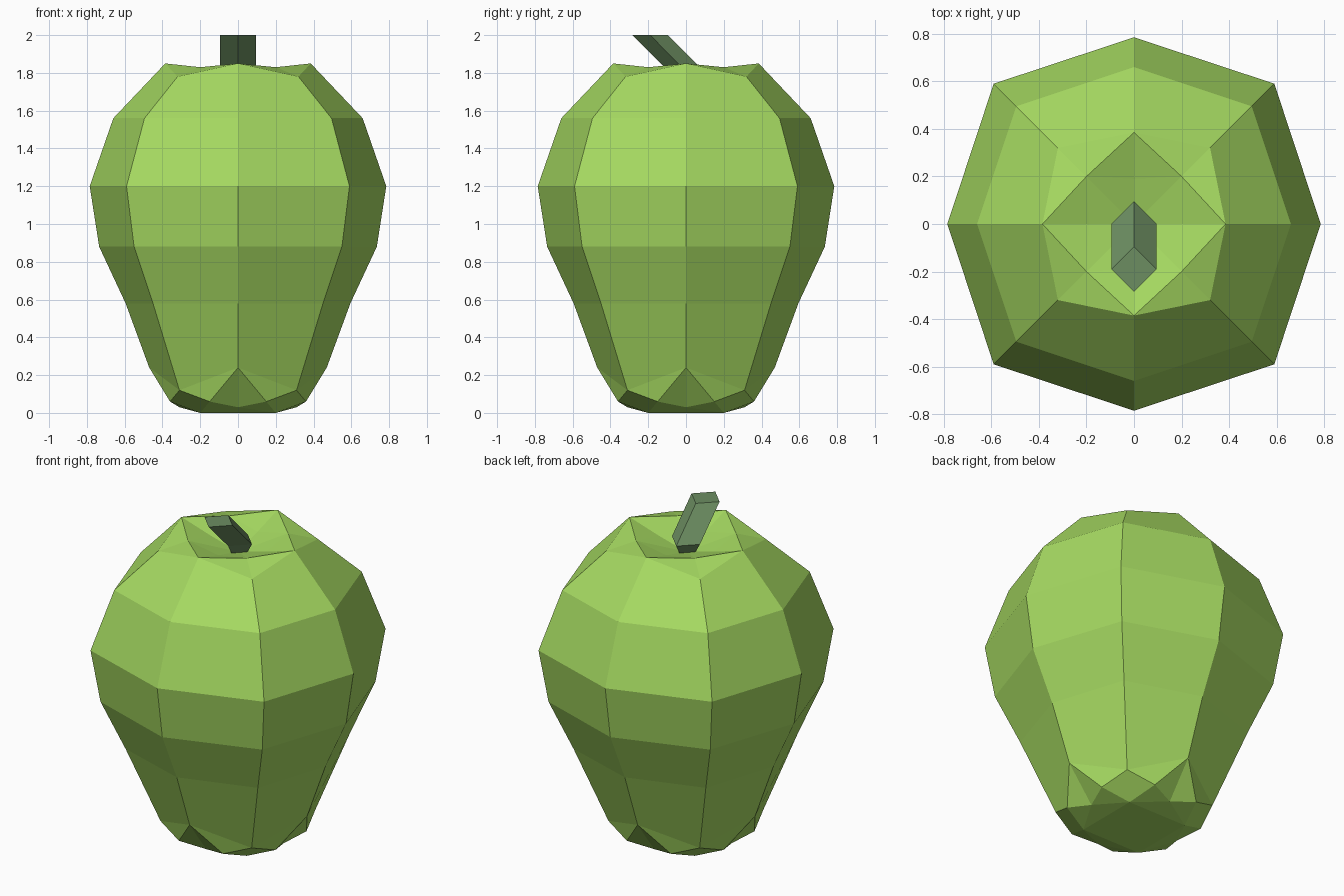
import bpy, bmesh
from mathutils import Matrix, Vector

if "Cube" in bpy.data.objects:
    bpy.data.objects.remove(bpy.data.objects["Cube"])


def material(name, color):
    m = bpy.data.materials.new(name)
    m.diffuse_color = (*color, 1)
    m.use_nodes = True
    m.node_tree.nodes["Principled BSDF"].inputs["Base Color"].default_value = m.diffuse_color
    return m


def finish(bm, name, mat):
    bmesh.ops.recalc_face_normals(bm, faces=bm.faces[:])
    mesh = bpy.data.meshes.new(name)
    bm.to_mesh(mesh)
    bm.free()
    mesh.materials.append(mat)
    obj = bpy.data.objects.new(name, mesh)
    bpy.context.collection.objects.link(obj)
    return obj


# Fruit: one profile on the axes, one on the diagonals, repeated four times
AXIS = [(0.31, 0.03), (0.47, 0.24), (0.595, 0.58), (0.735, 0.88), (0.785, 1.20),
        (0.66, 1.56), (0.385, 1.85), (0.19, 1.79)]
DIAG = [(0.20, 0.0), (0.31, 0.12), (0.45, 0.58), (0.55, 0.88), (0.59, 1.20),
        (0.495, 1.56), (0.32, 1.78), (0.20, 1.83)]
bm = bmesh.new()
turns = [Matrix(((1, 0), (0, 1))), Matrix(((0, -1), (1, 0))),
         Matrix(((-1, 0), (0, -1))), Matrix(((0, 1), (-1, 0)))]


def vert(k, x, y, z):
    p = turns[k] @ Vector((x, y))
    return bm.verts.new((p.x, p.y, z))


axis = [[vert(k, r, 0, z) for r, z in AXIS] for k in range(4)]
diag = [[vert(k, r, r, z) for r, z in DIAG] for k in range(4)]
foot_a = [vert(k, 0.36, 0.15, 0.06) for k in range(4)]
foot_b = [vert(k, 0.15, 0.36, 0.06) for k in range(4)]
pit = bm.verts.new((0, 0, 1.74))

for k in range(4):
    d, fa, fb = diag[k], foot_a[k], foot_b[k]
    # Foot lobe on the diagonal
    bm.faces.new((d[1], fb, d[0], fa))
    for a, f in ((axis[k], fa), (axis[(k + 1) % 4], fb)):
        bm.faces.new((a[1], d[1], f))
        bm.faces.new((a[0], f, d[0]))
        # Side bands
        for i in range(1, 6):
            bm.faces.new((a[i], a[i + 1], d[i + 1], d[i]))
        # Rim and dimple
        bm.faces.new((a[6], d[6], d[7]))
        bm.faces.new((a[6], d[7], a[7]))
        bm.faces.new((a[7], d[7], pit))
    # Notch on the axis
    a = axis[k]
    bm.faces.new((a[1], fa, a[0]))
    bm.faces.new((a[1], a[0], foot_b[k - 1]))
    bm.faces.new((a[0], d[0], diag[k - 1][0]))
bm.faces.new([d[0] for d in diag])
finish(bm, "fruit_body", material("fruit_green", (0.38, 0.70, 0.12)))

# Stem: diamond section, narrowed at the root and leaning to the front
bm = bmesh.new()
rings = []
for y, z, r in ((0, 1.73, 0.05), (0, 1.81, 0.095), (-0.19, 2.0, 0.095)):
    rings.append([bm.verts.new((dx * r, y + dy * r, z))
                  for dx, dy in ((1, 0), (0, 1), (-1, 0), (0, -1))])
for lo, hi in zip(rings, rings[1:]):
    for i in range(4):
        j = (i + 1) % 4
        bm.faces.new((lo[i], lo[j], hi[j], hi[i]))
bm.faces.new(rings[0])
bm.faces.new(rings[-1])
finish(bm, "stem", material("stem_green", (0.15, 0.27, 0.12)))
